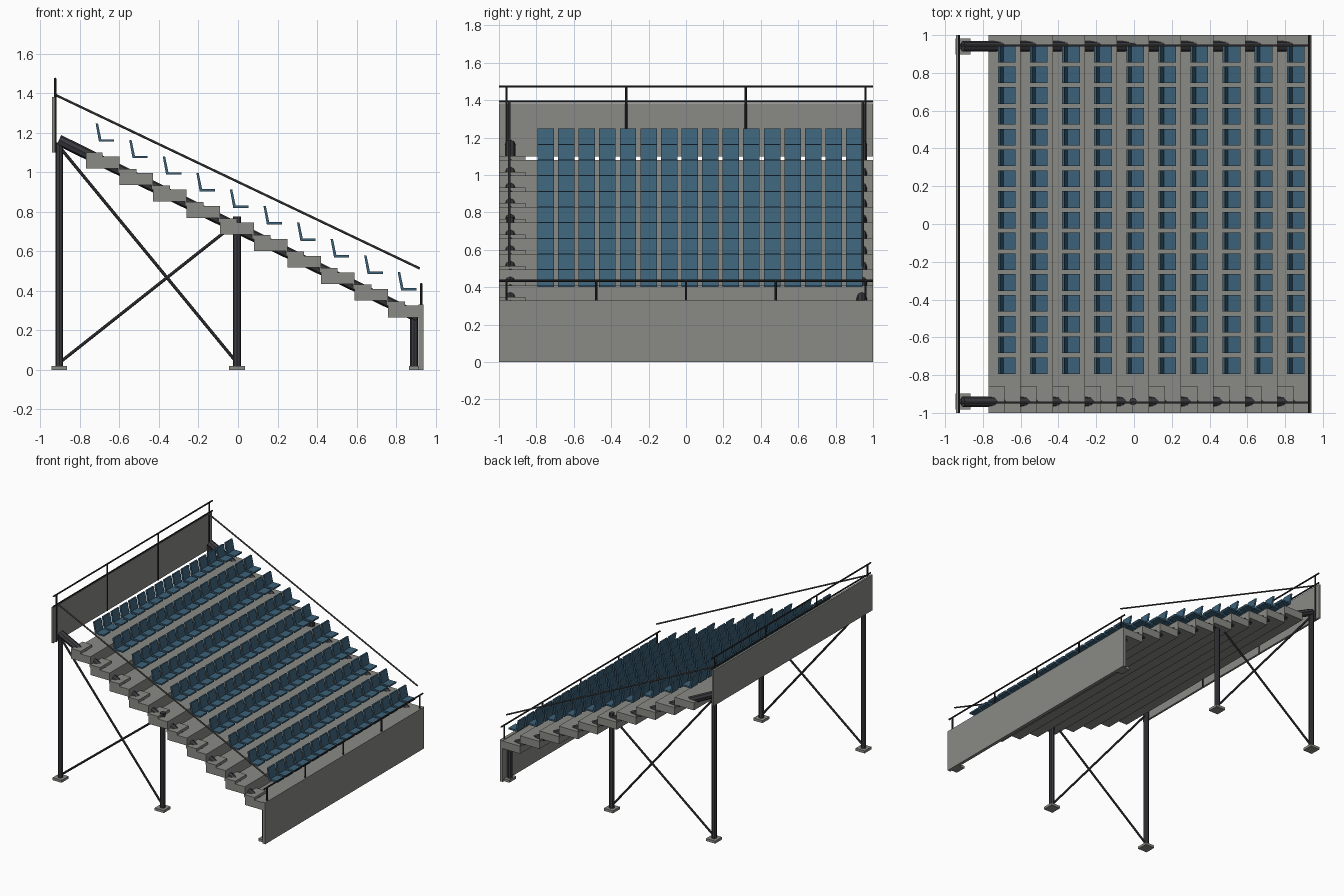
import bpy
import bmesh
from math import pi
from mathutils import Vector, Matrix

cube = bpy.data.objects.get("Cube")
if cube:
    bpy.data.objects.remove(cube, do_unlink=True)


def material(name, rgb, rough=0.7):
    m = bpy.data.materials.new(name)
    m.use_nodes = True
    color = (*rgb, 1)
    m.diffuse_color = color
    bsdf = m.node_tree.nodes["Principled BSDF"]
    bsdf.inputs["Base Color"].default_value = color
    bsdf.inputs["Roughness"].default_value = rough
    return m


concrete = material("concrete grey", (0.255, 0.255, 0.235))
steel = material("dark steel", (0.045, 0.045, 0.052))
rail_black = material("rail black", (0.025, 0.025, 0.028))
rail_grey = material("rail grey", (0.09, 0.09, 0.09))
seat_blue = material("seat blue", (0.045, 0.12, 0.19))


def finish(name, bm, mat):
    bmesh.ops.recalc_face_normals(bm, faces=bm.faces)
    me = bpy.data.meshes.new(name)
    bm.to_mesh(me)
    bm.free()
    me.materials.append(mat)
    ob = bpy.data.objects.new(name, me)
    bpy.context.collection.objects.link(ob)
    return ob


def box(name, x, y, z, mat):
    """Box from three (low, high) ranges."""
    lo, hi = Vector((x[0], y[0], z[0])), Vector((x[1], y[1], z[1]))
    bm = bmesh.new()
    place = Matrix.Translation((lo + hi) / 2) @ Matrix.Diagonal((*(hi - lo), 1))
    bmesh.ops.create_cube(bm, size=1, matrix=place)
    return finish(name, bm, mat)


def bar(name, a, b, radius, mat, sides=8):
    """Straight round bar between two points."""
    a, b = Vector(a), Vector(b)
    d = b - a
    turn = d.to_track_quat("Z", "Y").to_matrix().to_4x4()
    bm = bmesh.new()
    bmesh.ops.create_cone(bm, cap_ends=True, segments=sides, radius1=radius,
                          radius2=radius, depth=d.length,
                          matrix=Matrix.Translation((a + b) / 2) @ turn)
    return finish(name, bm, mat)


def prism(name, profile, y0, y1, mat):
    """Side profile (x, z) extruded along y."""
    bm = bmesh.new()
    face = bm.faces.new([bm.verts.new((x, y0, z)) for x, z in profile])
    ext = bmesh.ops.extrude_face_region(bm, geom=[face])
    moved = [v for v in ext["geom"] if isinstance(v, bmesh.types.BMVert)]
    bmesh.ops.translate(bm, vec=(0, y1 - y0, 0), verts=moved)
    return finish(name, bm, mat)


def array(ob, count, offset):
    mod = ob.modifiers.new("Array", "ARRAY")
    mod.use_relative_offset = False
    mod.use_constant_offset = True
    mod.constant_offset_displace = offset
    mod.count = count


ROWS, RUN, RISE = 10, 0.17, 0.0838
TOP_X, TOP_Z = -0.77, 1.08
STEP = (RUN, 0, -RISE)

# Stepped terrace: tread slab with a thin riser, repeated down the slope
end = TOP_X + RUN
tread = prism("terrace_treads", [
    (TOP_X, TOP_Z), (end, TOP_Z), (end, TOP_Z - RISE),
    (end - 0.008, TOP_Z - RISE), (end - 0.008, TOP_Z - 0.06),
    (TOP_X, TOP_Z - 0.06)], -1, 1, concrete)
array(tread, ROWS, STEP)

# Half-height steps along the aisle
half = box("aisle_steps", (TOP_X, TOP_X + RUN / 2), (-1, -0.857),
           (TOP_Z - 0.04, TOP_Z + 0.021), concrete)
array(half, ROWS, STEP)

# Seats: leaning back and flat pan, repeated along and down the rows
seat = prism("seats", [
    (-0.721, 1.248), (-0.709, 1.248), (-0.692, 1.167), (-0.627, 1.167),
    (-0.627, 1.155), (-0.704, 1.155)], -0.794, -0.706, seat_blue)
array(seat, 16, (0, 0.11, 0))
array(seat, ROWS, STEP)

# Front and back walls
box("front_wall", (0.915, 0.94), (-1, 1), (0, 0.33), concrete)
box("back_wall", (-0.943, -0.927), (-1, 1), (1.10, 1.382), concrete)

# Steel frame and sloping handrail on each side
for side, y in (("right", -0.94), ("left", 0.94)):
    bar(f"{side}_raker_beam", (-0.907, y, 1.163), (0.91, y, 0.268), 0.028, steel)
    for part, x, top, foot in (("back", -0.905, 1.15, 0.04),
                               ("middle", -0.005, 0.775, 0.04),
                               ("front", 0.892, 0.28, 0.025)):
        bar(f"{side}_{part}_column", (x, y, 0.01), (x, y, top), 0.02, steel)
        box(f"{side}_{part}_foot_plate", (x - foot, x + foot),
            (y - 0.043, y + 0.043), (0, 0.02), concrete)
    bar(f"{side}_falling_brace", (-0.905, y, 1.13), (-0.005, y, 0.035), 0.008, steel)
    bar(f"{side}_rising_brace", (-0.905, y, 0.035), (-0.02, y, 0.735), 0.008, steel)
    bar(f"{side}_sloping_handrail", (-0.925, y * 1.005, 1.392),
        (0.92, y * 1.005, 0.513), 0.006, rail_grey)


# Guard rails with evenly spaced posts
def guard_rail(name, x, base, top, posts, extra=()):
    for i, z in enumerate((top, *extra)):
        bar(f"{name}_rail_{i + 1}", (x, -1, z), (x, 1, z), 0.006, rail_black)
    for i in range(posts):
        y = -0.96 + 1.92 * i / (posts - 1)
        bar(f"{name}_post_{i + 1}", (x, y, base), (x, y, top), 0.006, rail_black)


guard_rail("back_guard", -0.926, 1.10, 1.473, 4, extra=(1.393,))
guard_rail("front_guard", 0.928, 0.32, 0.434, 5)
